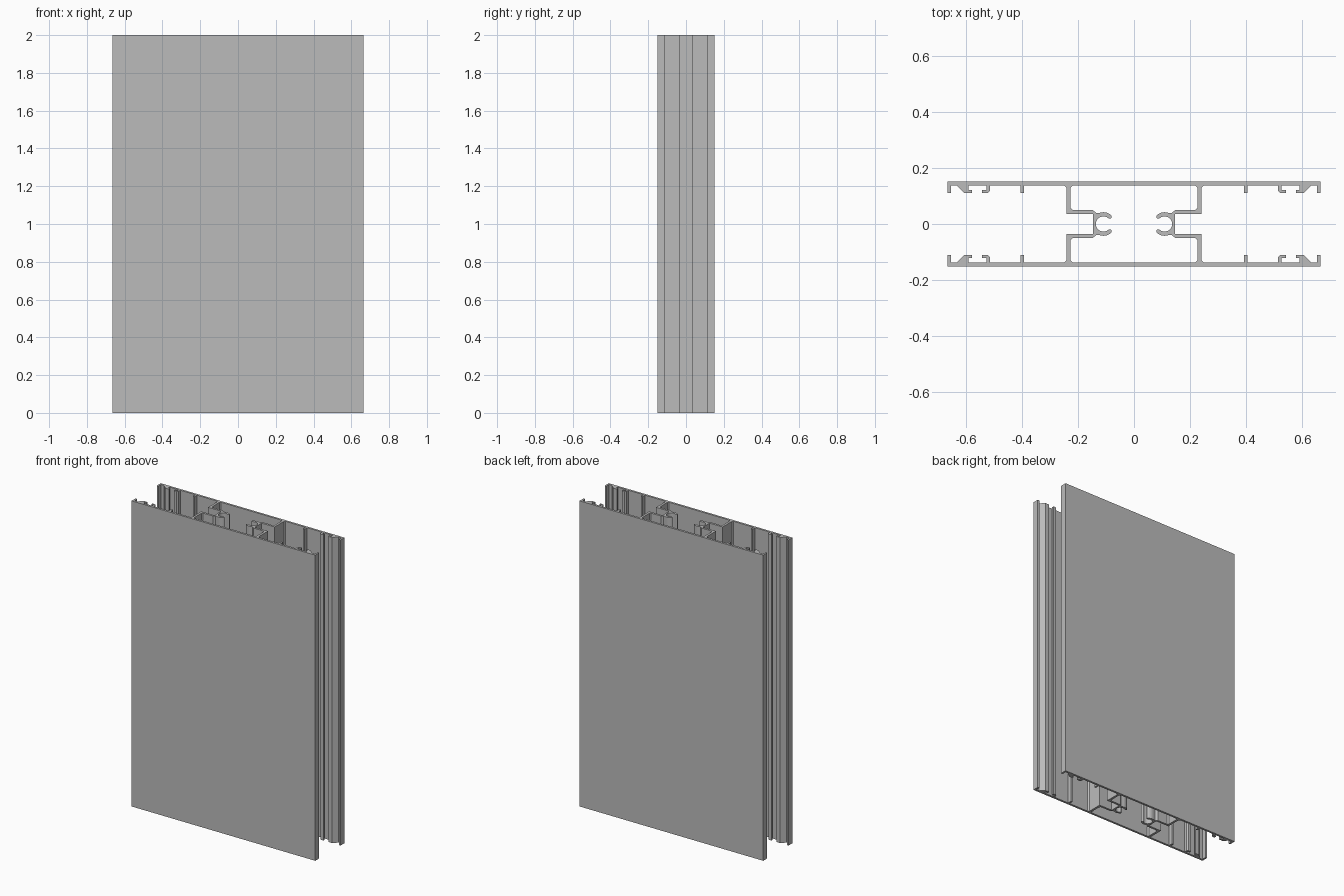
import bpy
import bmesh
from math import cos, sin, radians
from mathutils import Vector

default_cube = bpy.data.objects.get("Cube")
if default_cube:
    bpy.data.objects.remove(default_cube, do_unlink=True)

# Main dimensions of the extrusion
height = 2.0
half_width = 0.665
outer = 0.151          # outside face of each skin
inner = 0.137          # inside face of each skin
wall = 0.012           # thickness of lips and ribs
lip_end = 0.11         # how far lips and hooks reach inward
foot = lip_end + wall
fillet = 0.008
web_out, web_in = 0.241, 0.226
arm_out, arm_in = 0.035, 0.049
port_x, port_inner, port_outer = 0.109, 0.027, 0.042


def arc(center, radius, start, end, steps):
    """Points along a circular arc, angles in degrees."""
    angles = [radians(start + (end - start) * i / steps) for i in range(steps + 1)]
    return [(center[0] + radius * cos(a), center[1] + radius * sin(a)) for a in angles]


def edge_lip():
    x = half_width
    return [(0, outer), (x, outer), (x, lip_end), (x - wall, lip_end), (x - wall, inner)]


def braced_hook(base, heel, stem, toe):
    """Hook with a sloping back and a foot turned toward the middle."""
    return [(base, inner), (heel, lip_end), (toe, lip_end), (toe, foot),
            (stem, foot), (stem, inner)]


def plain_hook(stem, toe):
    """Hook with a foot turned toward the outer edge."""
    back = stem - wall
    return [(stem, inner), (stem, foot), (toe, foot), (toe, lip_end),
            (back + fillet, lip_end), (back, lip_end + fillet), (back, inner)]


def rib(x):
    return [(x + wall / 2, inner), (x + wall / 2, lip_end), (x - wall / 2, lip_end),
            (x - wall / 2, inner)]


def web_outside():
    port_back = port_x + port_inner + 0.01
    return [(web_out + fillet, inner), (web_out, inner - fillet), (web_out, arm_out),
            (port_back, arm_out), (port_back, 0)]


def screw_port():
    """Upper half of the C-shaped channel, with a rounded tip."""
    tip = 130
    center = (port_x, 0)
    middle = (port_inner + port_outer) / 2
    tip_center = arc(center, middle, tip, tip, 1)[0]
    cap = arc(tip_center, (port_outer - port_inner) / 2, tip + 180, tip, 6)
    return (arc(center, port_inner, 0, tip, 10)
            + cap[1:-1]
            + arc(center, port_outer, tip, 70, 6))


def web_inside():
    return [(0.134, 0.039), (0.146, arm_in), (web_in - fillet, arm_in),
            (web_in, arm_in + fillet), (web_in, inner - fillet),
            (web_in - fillet, inner), (0, inner)]


# One quarter of the section, outlined clockwise from the middle of the skin
profile = (edge_lip()
           + braced_hook(0.631, 0.604, 0.59, 0.577)
           + plain_hook(0.525, 0.541)
           + rib(0.398)
           + web_outside()
           + screw_port()
           + web_inside())

# Extrude the quarter upward, leaving the symmetry cuts open
bm = bmesh.new()
section = bm.faces.new([bm.verts.new((x, y, 0)) for x, y in profile])
extruded = bmesh.ops.extrude_face_region(bm, geom=[section], use_keep_orig=True)
top_verts = [v for v in extruded["geom"] if isinstance(v, bmesh.types.BMVert)]
bmesh.ops.translate(bm, verts=top_verts, vec=Vector((0, 0, height)))
bmesh.ops.recalc_face_normals(bm, faces=bm.faces)
cut_faces = [f for f in bm.faces
             if all(abs(v.co.x) < 1e-5 for v in f.verts)
             or all(abs(v.co.y) < 1e-5 for v in f.verts)]
bmesh.ops.delete(bm, geom=cut_faces, context="FACES_ONLY")

mesh = bpy.data.meshes.new("hollow_extrusion")
bm.to_mesh(mesh)
bm.free()
panel = bpy.data.objects.new("hollow_extrusion", mesh)
bpy.context.collection.objects.link(panel)

# Plain metal colour
metal = bpy.data.materials.new("aluminium_grey")
metal.use_nodes = True
grey = (0.5, 0.5, 0.5, 1)
metal.diffuse_color = grey
metal.node_tree.nodes["Principled BSDF"].inputs["Base Color"].default_value = grey
mesh.materials.append(metal)

# Smooth the rounded channel and keep the corners crisp
bpy.ops.object.select_all(action="DESELECT")
panel.select_set(True)
bpy.context.view_layer.objects.active = panel
bpy.ops.object.shade_smooth_by_angle(angle=radians(35))

# Mirror the quarter to all four corners
mirror = panel.modifiers.new("four_quarters", "MIRROR")
mirror.use_axis = (True, True, False)
mirror.use_clip = True
mirror.merge_threshold = 0.0005
